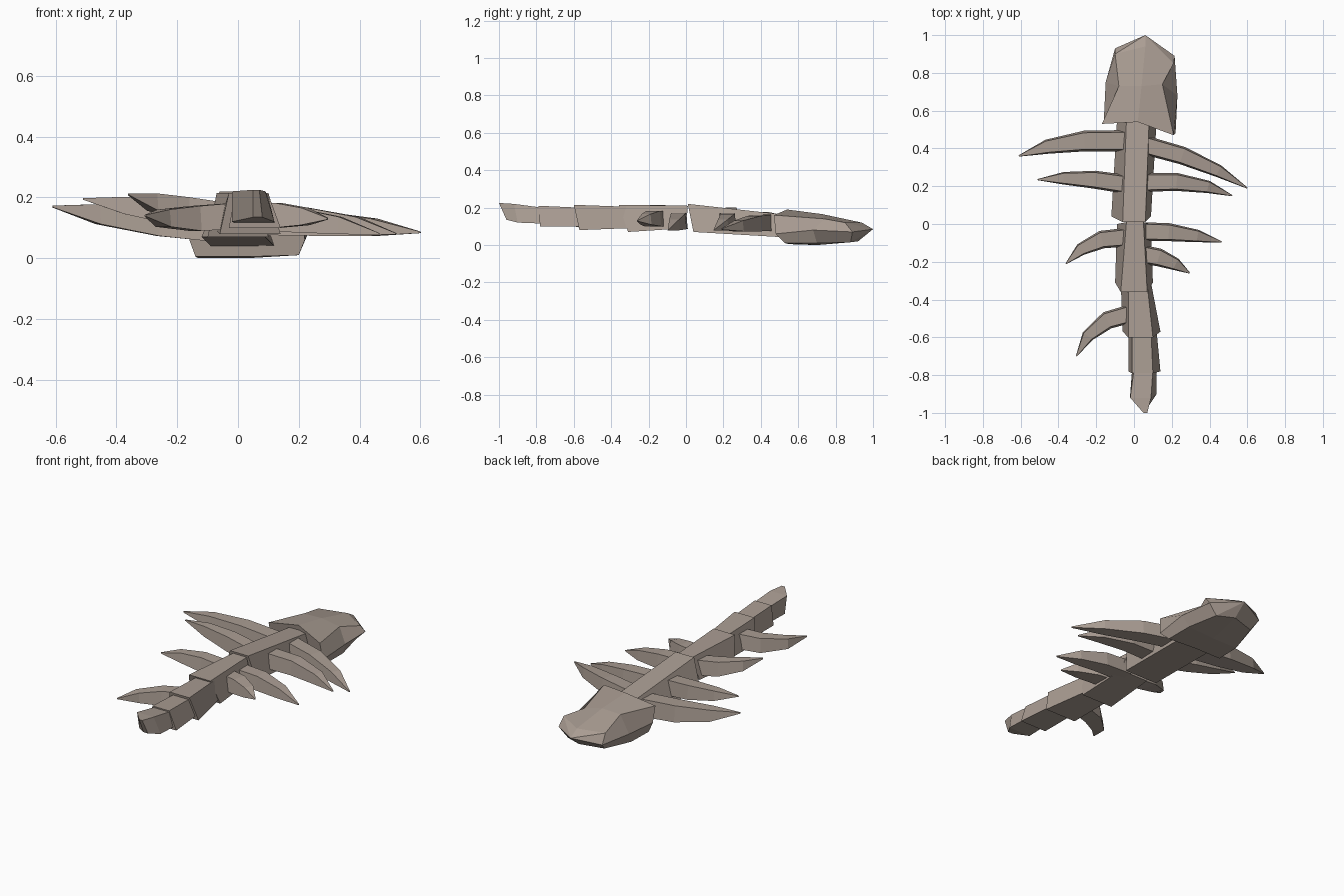
import bpy
import bmesh
from mathutils import Vector

default_cube = bpy.data.objects.get("Cube")
if default_cube:
    bpy.data.objects.remove(default_cube, do_unlink=True)

# Weathered bone material shared by every part
bone = bpy.data.materials.new("weathered_bone")
bone.use_nodes = True
colour = (0.40, 0.335, 0.29, 1)
bone.diffuse_color = colour
shader = bone.node_tree.nodes["Principled BSDF"]
shader.inputs["Base Color"].default_value = colour
shader.inputs["Roughness"].default_value = 0.9


def loft(name, rings, tip=None):
    """Skin matching rings of points, closing the end with a cap or a point."""
    bm = bmesh.new()
    loops = [[bm.verts.new(point) for point in ring] for ring in rings]
    count = len(loops[0])
    for near, far in zip(loops, loops[1:]):
        for i in range(count):
            j = (i + 1) % count
            bm.faces.new((near[i], near[j], far[j], far[i]))
    bm.faces.new(loops[0])
    if tip:
        point = bm.verts.new(tip)
        for i in range(count):
            bm.faces.new((loops[-1][i], loops[-1][(i + 1) % count], point))
    else:
        bm.faces.new(loops[-1])
    bmesh.ops.recalc_face_normals(bm, faces=bm.faces)
    mesh = bpy.data.meshes.new(name)
    bm.to_mesh(mesh)
    bm.free()
    mesh.materials.append(bone)
    part = bpy.data.objects.new(name, mesh)
    bpy.context.collection.objects.link(part)
    return part


def section(y_top, y_low, left, right, low_left, low_right, top, low):
    """Four-cornered spine section, wider at its underside."""
    return [(left, y_top, top), (right, y_top, top),
            (low_right, y_low, low), (low_left, y_low, low)]


def rib(name, root, middle, tip, width=0.1):
    """Tapering square rib bent through three points."""
    root, middle, tip = Vector(root), Vector(middle), Vector(tip)
    control = middle * 2 - (root + tip) / 2
    rings = []
    for t, scale in ((0, 1), (0.35, 0.95), (0.7, 0.66), (1, 0.06)):
        centre = root * (1 - t) ** 2 + control * 2 * t * (1 - t) + tip * t * t
        along = (control - root) * (1 - t) + (tip - control) * t
        side = Vector((-along.y, along.x, 0)).normalized() * width * scale / 2
        up = Vector((0, 0, width * scale * 0.43))
        rings.append([centre + side * 0.8 + up, centre - side * 0.8 + up,
                      centre - side - up, centre + side - up])
    return loft(name, rings)


# Spine, from the neck at the back to the tail at the front
loft("neck_vertebra", [
    section(0.55, 0.55, -0.04, 0.08, -0.09, 0.12, 0.16, 0.04),
    section(0.01, 0.04, -0.06, 0.06, -0.12, 0.09, 0.22, 0.07)])
loft("chest_vertebra", [
    section(0.01, 0.0, -0.04, 0.05, -0.09, 0.09, 0.21, 0.09),
    section(-0.36, -0.31, -0.07, 0.07, -0.1, 0.1, 0.215, 0.07)])
loft("waist_vertebra", [
    section(-0.32, -0.31, -0.03, 0.07, -0.07, 0.09, 0.205, 0.09),
    section(-0.6, -0.57, -0.03, 0.1, -0.06, 0.14, 0.215, 0.08)])
loft("hip_vertebra", [
    section(-0.57, -0.57, -0.01, 0.09, -0.03, 0.12, 0.2, 0.1),
    section(-0.79, -0.78, -0.01, 0.1, -0.03, 0.14, 0.21, 0.1)])
loft("tail_vertebra", [
    section(-0.77, -0.77, 0, 0.1, -0.01, 0.12, 0.2, 0.115),
    section(-0.92, -0.9, -0.02, 0.09, -0.02, 0.12, 0.22, 0.12),
    section(-1, -0.96, 0.05, 0.07, 0.05, 0.08, 0.225, 0.135)])

# Ribs on the right side
rib("right_neck_rib", (-0.04, 0.44, 0.1), (-0.35, 0.43, 0.13),
    (-0.61, 0.36, 0.17), 0.115)
rib("right_chest_rib", (-0.04, 0.21, 0.13), (-0.28, 0.24, 0.16),
    (-0.51, 0.235, 0.195))
rib("right_waist_rib", (-0.04, -0.07, 0.14), (-0.22, -0.1, 0.17),
    (-0.36, -0.21, 0.21))
rib("right_hip_rib", (0, -0.47, 0.14), (-0.19, -0.54, 0.13),
    (-0.305, -0.7, 0.14))

# Ribs on the left side
rib("left_neck_rib", (0.05, 0.42, 0.12), (0.34, 0.33, 0.11),
    (0.6, 0.19, 0.085))
rib("left_chest_rib", (0.04, 0.22, 0.13), (0.3, 0.215, 0.12),
    (0.52, 0.15, 0.08))
rib("left_waist_rib", (0.03, -0.04, 0.13), (0.25, -0.05, 0.12),
    (0.465, -0.095, 0.08))
rib("left_belly_rib", (0.04, -0.16, 0.14), (0.17, -0.19, 0.14),
    (0.295, -0.26, 0.13))

# Broad wedge skull: crown, cheek rims and flat underside
skull_back = [(-0.17, 0.53, 0.16), (0.02, 0.54, 0.19), (0.21, 0.47, 0.16),
              (0.22, 0.48, 0.06), (0.2, 0.53, 0.01), (0.03, 0.55, 0.005),
              (-0.14, 0.55, 0.005), (-0.16, 0.54, 0.06)]
skull_brow = [(-0.08, 0.73, 0.16), (0.04, 0.73, 0.165), (0.15, 0.74, 0.14),
              (0.23, 0.68, 0.08), (0.2, 0.7, 0.01), (0.03, 0.7, 0),
              (-0.13, 0.7, 0), (-0.15, 0.75, 0.07)]
skull_snout = [(-0.1, 0.9, 0.12), (0.06, 0.94, 0.12), (0.21, 0.85, 0.12),
               (0.215, 0.89, 0.07), (0.16, 0.88, 0.015), (0.06, 0.92, 0.02),
               (-0.08, 0.88, 0.015), (-0.1, 0.93, 0.06)]
loft("skull", [skull_back, skull_brow, skull_snout], (0.06, 1, 0.085))
